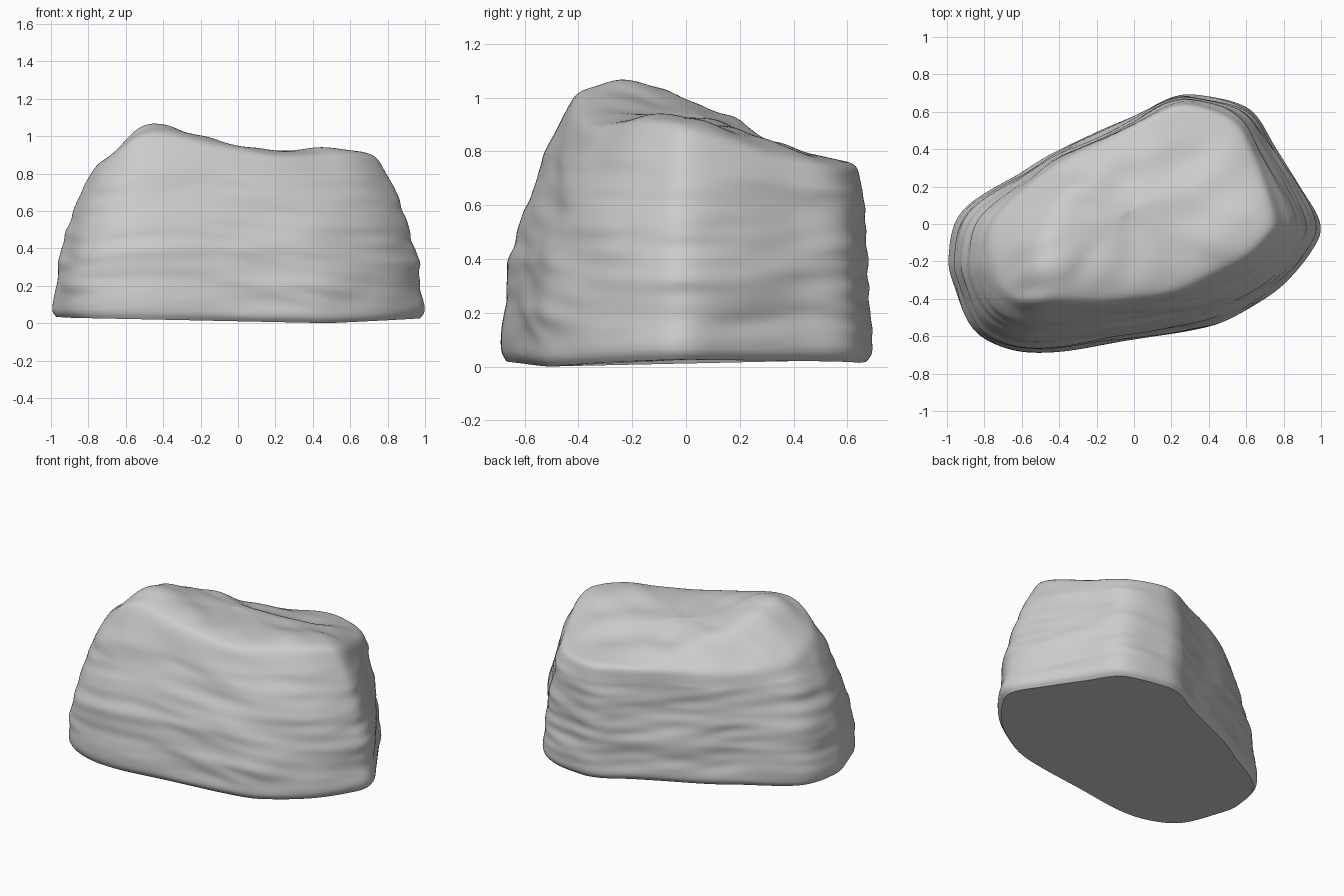
import bpy, bmesh, math
from mathutils import Vector, noise

if "Cube" in bpy.data.objects:
    bpy.data.objects.remove(bpy.data.objects["Cube"])

# Outline stations: base x, y, then upper rim x, y, z
STATIONS = [
    (-1.0, -.18, -.77, -.18, .86), (-.92, .07, -.75, .03, .80), (-.60, .28, -.56, .22, .77),
    (-.40, .40, -.37, .35, .77), (0, .58, 0, .53, .76), (.20, .68, .18, .63, .76),
    (.36, .69, .33, .64, .76), (.61, .62, .54, .56, .76), (.75, .42, .65, .37, .79),
    (.89, .20, .72, .19, .85), (1.0, 0, .75, .02, .90), (.95, -.15, .71, -.07, .92),
    (.78, -.35, .60, -.18, .92), (.52, -.51, .43, -.27, .91), (.28, -.58, .2, -.37, .90),
    (-.1, -.64, -.12, -.41, .96), (-.45, -.69, -.42, -.41, 1.03), (-.68, -.67, -.56, -.41, 1.01),
    (-.86, -.57, -.67, -.39, .92), (-.96, -.36, -.74, -.31, .88)]
# Heights on the broken top surface
PEAKS = [
    (-.51, -.25, 1.09), (-.42, -.22, 1.08), (-.2, -.25, 1.01), (.05, -.22, .94),
    (.25, -.18, .92), (.45, -.1, .95), (.62, .02, .93), (-.47, -.1, 1.06),
    (-.38, .02, 1.0), (-.3, .12, .94), (-.15, -.05, .96), (0, .05, .92), (.3, .1, .90),
    (0, .3, .84), (.3, .4, .80), (.5, .25, .86), (-.67, -.2, .91), (-.6, .02, .89)]
SUB, SIDE, TOP = 10, 64, 26
N = len(STATIONS) * SUB


def spline(i):
    """Closed Catmull-Rom sample through the stations."""
    k, t = i // SUB, (i % SUB) / SUB
    a, b, c, d = (STATIONS[(k + j) % len(STATIONS)] for j in (-1, 0, 1, 2))
    return [.5 * (2*q + (r-p)*t + (2*p-5*q+4*r-s)*t*t + (3*q-p-3*r+s)*t**3)
            for p, q, r, s in zip(a, b, c, d)]


CONTROL = PEAKS + [s[2:] for s in STATIONS]


def top_height(x, y):
    w = [1 / (((x-a)**2 + (y-b)**2) + .006)**2 for a, b, _ in CONTROL]
    return sum(k * c[2] for k, c in zip(w, CONTROL)) / sum(w)


def floor_height(x, y):
    left = .03 * abs(x - .5) / 1.5 if x < .5 else .04 * (x - .5)
    return left + max(0, .012 * (y + .5))


outline = [spline(i) for i in range(N)]
bm = bmesh.new()
rings = []

# Layered side walls
for j in range(SIDE + 1):
    t = j / SIDE
    ring = []
    for bx, by, rx, ry, rz in outline:
        f = t ** 2
        p = Vector((bx + (rx-bx)*f, by + (ry-by)*f, 0))
        z0 = floor_height(bx, by)
        p.z = z0 + (rz - z0) * t
        out = Vector((p.x, p.y, 0)).normalized()
        tilt = p.z + .04 * math.sin(2.5 * p.x + 1.5 * p.y)
        strata = noise.noise((p.x*2.2, p.y*2.2, tilt*7))
        fine = noise.noise((p.x*3.5 + 7, p.y*3.5, tilt*18))
        fade = min(1, t * 6)
        p += out * fade * (.018*strata + .012*fine - .008)
        if t < .06:
            p -= out * .03 * (1 - t/.06)**2
        ring.append(bm.verts.new(p))
    rings.append(ring)

# Sloping top, converging on the middle
centre = Vector((-.02, .08))
for j in range(1, TOP):
    s = 1 - j / TOP
    ring = []
    for i in range(N):
        rim = rings[SIDE][i].co
        q = centre + (rim.xy - centre) * s
        mix = min(1, j / 4)
        z = rim.z * (1 - mix) + top_height(*q) * mix
        z += .014 * noise.noise((q.x*4, q.y*4, 3)) * (1 - s**6)
        ring.append(bm.verts.new((q.x, q.y, z)))
    rings.append(ring)

for lo, hi in zip(rings, rings[1:]):
    for i in range(N):
        k = (i + 1) % N
        bm.faces.new((lo[i], lo[k], hi[k], hi[i]))
tip = bm.verts.new((*centre, top_height(*centre)))
for i in range(N):
    bm.faces.new((rings[-1][i], rings[-1][(i + 1) % N], tip))


def weather(first, times):
    soft = [v for r in rings[first:] for v in r] + [tip]
    for _ in range(times):
        bmesh.ops.smooth_vert(bm, verts=soft, factor=.5, use_axis_x=True,
                              use_axis_y=True, use_axis_z=True)


# Weathered walls, rounder upper edge, flat underside
weather(3, 4)
weather(SIDE - 8, 14)
bm.faces.new(rings[0])
bmesh.ops.recalc_face_normals(bm, faces=bm.faces)

mesh = bpy.data.meshes.new("boulder")
bm.to_mesh(mesh)
bm.free()
boulder = bpy.data.objects.new("boulder", mesh)
bpy.context.collection.objects.link(boulder)
bpy.context.view_layer.objects.active = boulder
boulder.select_set(True)
bpy.ops.object.shade_smooth_by_angle(angle=math.radians(35))
